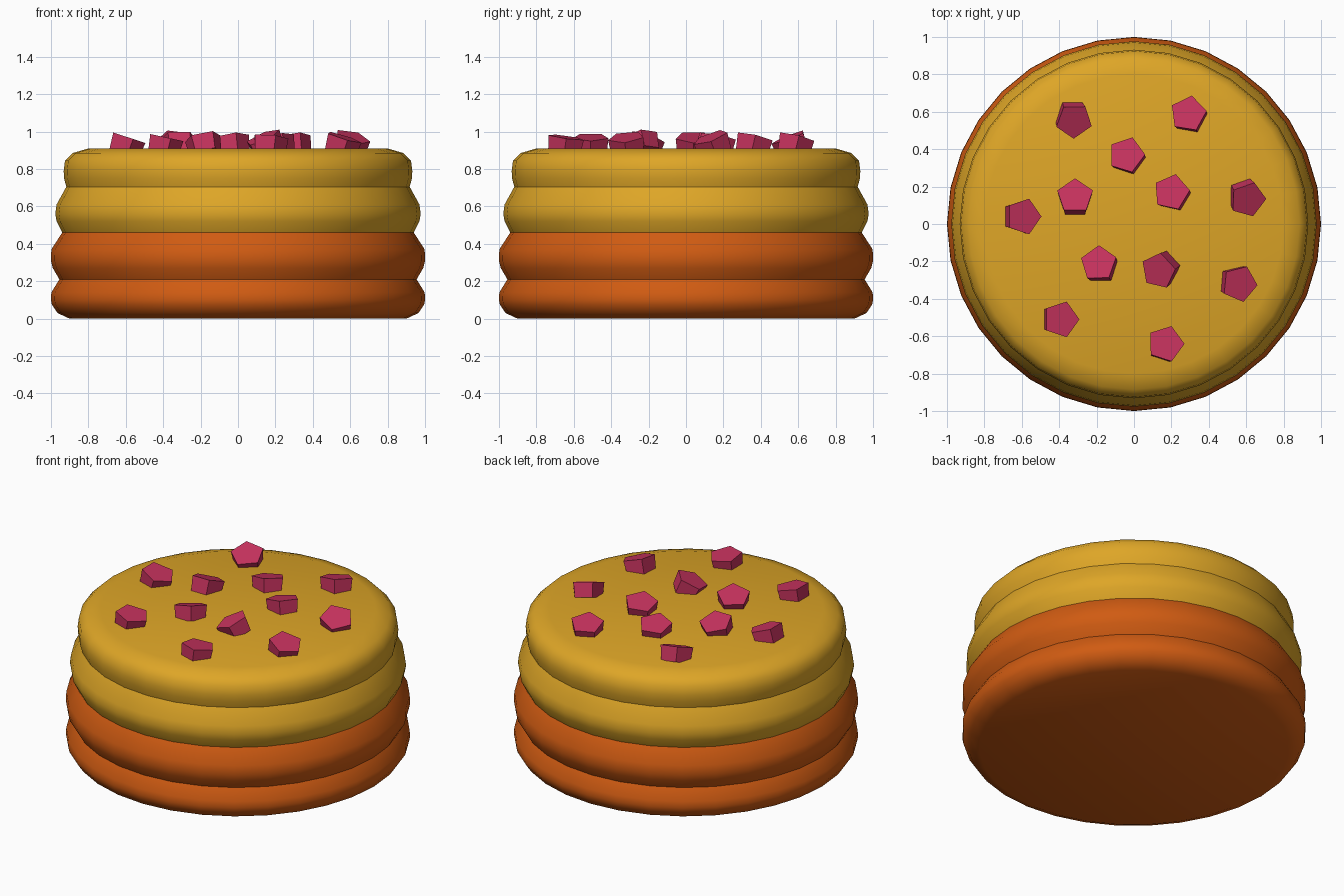
import bpy, bmesh, math
from mathutils import Matrix, Vector

if "Cube" in bpy.data.objects:
    bpy.data.objects.remove(bpy.data.objects["Cube"])


def material(name, rgb):
    m = bpy.data.materials.new(name)
    m.diffuse_color = (*rgb, 1)
    m.use_nodes = True
    m.node_tree.nodes["Principled BSDF"].inputs["Base Color"].default_value = m.diffuse_color
    return m


orange = material("burnt orange", (0.63, 0.105, 0.006))
yellow = material("golden yellow", (0.73, 0.38, 0.02))
pink = material("berry pink", (0.56, 0.032, 0.11))


def add_object(name, bm, mat, smooth):
    mesh = bpy.data.meshes.new(name)
    bmesh.ops.recalc_face_normals(bm, faces=bm.faces[:])
    bm.to_mesh(mesh)
    bm.free()
    mesh.materials.append(mat)
    ob = bpy.data.objects.new(name, mesh)
    bpy.context.collection.objects.link(ob)
    if smooth:
        bpy.ops.object.select_all(action='DESELECT')
        ob.select_set(True)
        bpy.context.view_layer.objects.active = ob
        bpy.ops.object.shade_smooth_by_angle(angle=math.radians(50))
    return ob


# Round layer: lathe a (radius, height) profile and cap both ends
def layer(name, profile, mat, segments=32):
    bm = bmesh.new()
    rings = []
    for r, z in profile:
        rings.append([bm.verts.new((r * math.cos(2 * math.pi * i / segments),
                                    r * math.sin(2 * math.pi * i / segments), z))
                      for i in range(segments)])
    for a, b in zip(rings, rings[1:]):
        for i in range(segments):
            j = (i + 1) % segments
            bm.faces.new((a[i], a[j], b[j], b[i]))
    bm.faces.new(rings[0][::-1])
    bm.faces.new(rings[-1])
    add_object(name, bm, mat, True)


layer("bottom_layer", [(0.90, 0), (0.965, 0.03), (0.995, 0.075), (1.0, 0.10),
                       (0.998, 0.14), (0.955, 0.21)], orange)
layer("second_layer", [(0.955, 0.21), (0.99, 0.27), (1.0, 0.31), (0.998, 0.37),
                       (0.94, 0.46)], orange)
layer("third_layer", [(0.94, 0.46), (0.97, 0.52), (0.977, 0.56), (0.97, 0.61),
                      (0.918, 0.705)], yellow)
layer("top_layer", [(0.918, 0.705), (0.93, 0.75), (0.932, 0.79), (0.925, 0.845),
                    (0.885, 0.885), (0.80, 0.91)], yellow)

# Fruit chips: x, y, corner angle, direction the top leans to, lean amount
chips = [
    (-0.32, 0.55, -90, -70, 22), (0.29, 0.59, 80, 120, 15),
    (-0.04, 0.37, 0, 120, 15), (0.20, 0.17, 5, 135, 14),
    (0.61, 0.13, 0, -55, 24), (-0.59, 0.04, 0, 0, 18),
    (-0.315, 0.15, 90, 90, 20), (-0.19, -0.21, 90, 125, 19),
    (0.13, -0.25, 80, -150, 26), (0.565, -0.32, -5, -20, 18),
    (-0.39, -0.51, 0, 0, 12), (0.17, -0.64, 0, 60, 9),
]
for n, (x, y, corner, lean, amount) in enumerate(chips, 1):
    bm = bmesh.new()
    rings = []
    for r, z in ((0.09, -0.09), (0.1, 0)):
        rings.append([bm.verts.new((r * math.cos(math.radians(corner + 72 * i)),
                                    r * math.sin(math.radians(corner + 72 * i)), z))
                      for i in range(5)])
    for i in range(5):
        j = (i + 1) % 5
        bm.faces.new((rings[0][i], rings[0][j], rings[1][j], rings[1][i]))
    bm.faces.new(rings[0][::-1])
    bm.faces.new(rings[1])
    d = math.radians(lean)
    axis = Vector((-math.sin(d), math.cos(d), 0))
    bm.transform(Matrix.Translation((x, y, 0.97)) @
                 Matrix.Rotation(math.radians(amount), 4, axis))
    add_object(f"fruit_chip_{n}", bm, pink, False)
